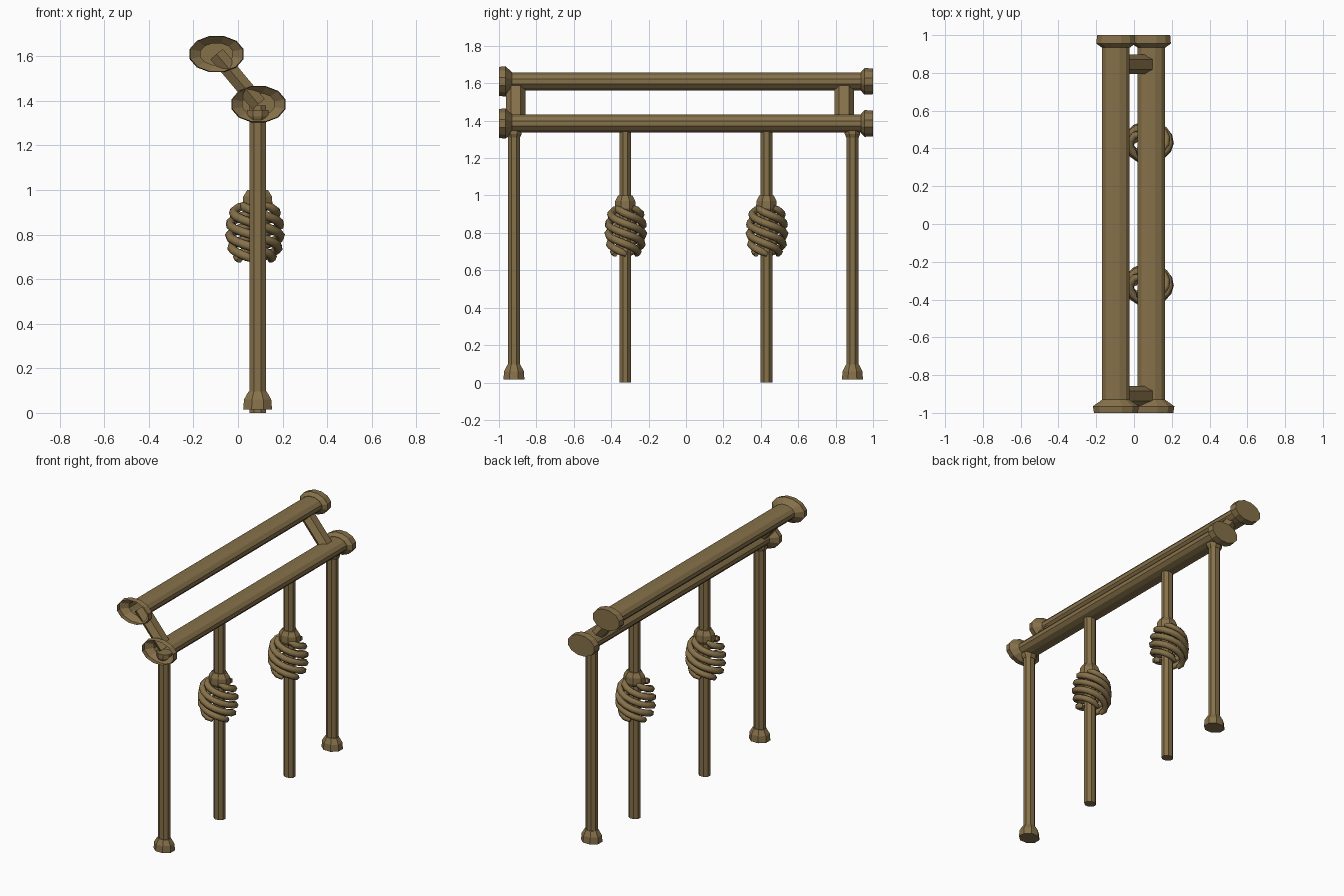
import bpy, bmesh, math
from mathutils import Vector, Matrix

cube = bpy.data.objects.get("Cube")
if cube:
    bpy.data.objects.remove(cube, do_unlink=True)

bronze = bpy.data.materials.new("aged bronze")
color = (0.24, 0.165, 0.068, 1)
bronze.use_nodes = True
bronze.diffuse_color = color
bronze.node_tree.nodes["Principled BSDF"].inputs["Base Color"].default_value = color


def lathe(name, base, axis, rings, sides, open_start=False):
    """Stack of elliptical rings (distance, x or side radius, other radius) along an axis."""
    axis = Vector(axis).normalized()
    if abs(axis.y) > 0.9:
        u = Vector((1, 0, 0))
    else:
        u = Vector((0, 1, 0)).cross(axis).normalized()
    v = axis.cross(u)
    bm = bmesh.new()
    loops = []
    for dist, ru, rv in rings:
        loop = []
        for i in range(sides):
            a = math.tau * (i + 0.5) / sides
            loop.append(bm.verts.new(Vector(base) + axis * dist
                                     + u * ru * math.cos(a) + v * rv * math.sin(a)))
        loops.append(loop)
    for lo, hi in zip(loops, loops[1:]):
        for i in range(sides):
            j = (i + 1) % sides
            bm.faces.new((lo[i], lo[j], hi[j], hi[i]))
    if not open_start:
        bm.faces.new(loops[0][::-1])
    bm.faces.new(loops[-1])
    mesh = bpy.data.meshes.new(name)
    bm.to_mesh(mesh)
    bm.free()
    mesh.materials.append(bronze)
    obj = bpy.data.objects.new(name, mesh)
    bpy.context.collection.objects.link(obj)
    return obj


def twisted_strand(name, center, start):
    """One bulging left-handed bar of the basket."""
    curve = bpy.data.curves.new(name, "CURVE")
    curve.dimensions = "3D"
    curve.bevel_depth = 0.021
    curve.bevel_resolution = 1
    curve.use_fill_caps = True
    steps = 18
    spline = curve.splines.new("POLY")
    spline.points.add(steps)
    for i, point in enumerate(spline.points):
        t = i / steps
        a = start - t * math.tau * 1.15
        bulge = 0.6 + 0.4 * math.sin(math.pi * t) ** 0.6
        point.co = (center.x + 0.115 * bulge * math.cos(a),
                    center.y + 0.095 * bulge * math.sin(a),
                    center.z - 0.125 + 0.25 * t, 1)
        point.radius = 0.65 if i in (0, steps) else 1
    curve.materials.append(bronze)
    obj = bpy.data.objects.new(name, curve)
    bpy.context.collection.objects.link(obj)
    bpy.ops.object.select_all(action="DESELECT")
    obj.select_set(True)
    bpy.context.view_layer.objects.active = obj
    bpy.ops.object.convert(target="MESH")


POST_X = 0.088
UPPER = (-0.096, 1.61)
LOWER = (0.092, 1.385)

# Two parallel handrails, with a hollow flared front end and a solid back end
for label, (x, z) in (("upper", UPPER), ("lower", LOWER)):
    lathe(label + "_rail", (x, 0, z), (0, 1, 0),
          [(-0.935, 0.075, 0.05), (0.96, 0.075, 0.05)], 12, open_start=True)
    flare = lathe(label + "_front_flare", (x, 0, z), (0, 1, 0),
                  [(-1.0, 0.12, 0.08), (-0.965, 0.126, 0.084), (-0.93, 0.075, 0.05)],
                  12, open_start=True)
    # The inner end of the flare stays open into the rail
    bm = bmesh.new()
    bm.from_mesh(flare.data)
    bmesh.ops.delete(bm, geom=[f for f in bm.faces if len(f.verts) > 4], context="FACES_ONLY")
    bm.to_mesh(flare.data)
    bm.free()
    lathe(label + "_back_cap", (x, 0, z), (0, 1, 0),
          [(0.935, 0.078, 0.052), (0.955, 0.107, 0.074), (1.0, 0.103, 0.071)], 12)

# Slanted struts joining the rails
a, b = Vector((LOWER[0], 0, LOWER[1])), Vector((UPPER[0], 0, UPPER[1]))
for label, y in (("front", -0.91), ("back", 0.845)):
    lathe(label + "_strut", a + Vector((0, y, 0)), b - a,
          [(0, 0.042, 0.052), ((b - a).length, 0.042, 0.052)], 6)

# End posts with chamfered feet and top collars
for label, y in (("front", -0.92), ("back", 0.89)):
    foot = (POST_X, y, 0)
    up = (0, 0, 1)
    lathe(label + "_post", foot, up, [(0.03, 0.04, 0.034), (1.36, 0.04, 0.034)], 8)
    lathe(label + "_foot", foot, up,
          [(0.015, 0.07, 0.061), (0.06, 0.066, 0.057), (0.095, 0.045, 0.038)], 8)
    lathe(label + "_collar", foot, up,
          [(1.31, 0.042, 0.036), (1.33, 0.052, 0.045), (1.36, 0.052, 0.045)], 8)

# Inner balusters, each with a collar and a twisted basket
for label, y in (("front", -0.325), ("back", 0.43)):
    base = (POST_X, y, 0)
    up = (0, 0, 1)
    lathe(label + "_baluster", base, up, [(0, 0.04, 0.034), (1.38, 0.04, 0.034)], 8)
    lathe(label + "_basket_collar", base, up,
          [(0.91, 0.06, 0.052), (0.93, 0.072, 0.06), (0.97, 0.07, 0.058), (1.0, 0.05, 0.042)], 8)
    for n in range(4):
        twisted_strand(f"{label}_basket_strand_{n + 1}",
                       Vector((0.076, y + 0.003, 0.81)), math.tau * n / 4)
